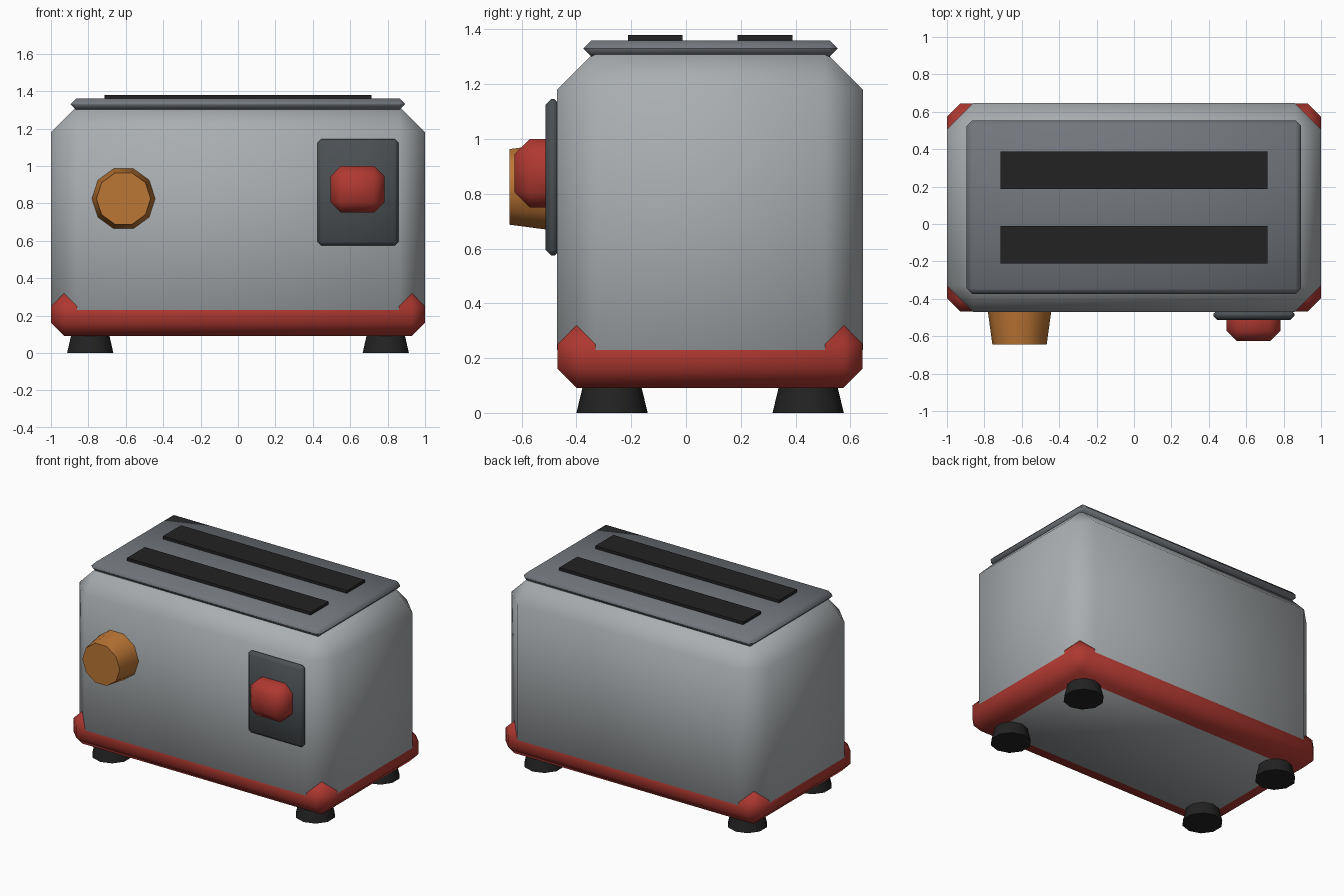
import bpy, bmesh, math
from mathutils import Matrix

cube = bpy.data.objects.get("Cube")
if cube:
    bpy.data.objects.remove(cube, do_unlink=True)

MID_Y = 0.088   # depth centre of the housing


def material(name, rgb):
    mat = bpy.data.materials.new(name)
    mat.use_nodes = True
    color = (*rgb, 1.0)
    mat.diffuse_color = color
    bsdf = mat.node_tree.nodes["Principled BSDF"]
    bsdf.inputs["Base Color"].default_value = color
    bsdf.inputs["Roughness"].default_value = 0.6
    return mat


steel = material("light steel", (0.40, 0.425, 0.44))
dark_steel = material("dark steel", (0.17, 0.185, 0.205))
charcoal = material("charcoal", (0.07, 0.08, 0.088))
red = material("red enamel", (0.43, 0.04, 0.03))
copper = material("copper", (0.50, 0.18, 0.035))
black = material("black", (0.016, 0.016, 0.016))


def finish(name, bm, mat):
    bmesh.ops.recalc_face_normals(bm, faces=bm.faces)
    mesh = bpy.data.meshes.new(name)
    bm.to_mesh(mesh)
    bm.free()
    mesh.materials.append(mat)
    obj = bpy.data.objects.new(name, mesh)
    bpy.context.collection.objects.link(obj)
    bpy.ops.object.select_all(action='DESELECT')
    obj.select_set(True)
    bpy.context.view_layer.objects.active = obj
    bpy.ops.object.shade_smooth_by_angle(angle=math.radians(50))
    return obj


def box(name, x, y, z, mat, chamfer=0, flat_back=False):
    """Chamfered box from (min, max) ranges; flat_back keeps the rear edges square."""
    bm = bmesh.new()
    size = [r[1] - r[0] for r in (x, y, z)]
    center = [(r[0] + r[1]) / 2 for r in (x, y, z)]
    bmesh.ops.create_cube(
        bm, size=1,
        matrix=Matrix.Translation(center) @ Matrix.Diagonal((*size, 1)))
    if chamfer:
        edges = [e for e in bm.edges
                 if not (flat_back and all(v.co.y > center[1] for v in e.verts))]
        bmesh.ops.bevel(bm, geom=edges, offset=chamfer, segments=1,
                        affect='EDGES', clamp_overlap=True)
    return finish(name, bm, mat)


def cone(name, center, r1, r2, depth, mat, rotation=Matrix()):
    bm = bmesh.new()
    bmesh.ops.create_cone(bm, cap_ends=True, segments=10, radius1=r1,
                          radius2=r2, depth=depth,
                          matrix=Matrix.Translation(center) @ rotation)
    return finish(name, bm, mat)


# Housing and the base skirt that shows around its chamfered bottom
box("body", (-1, 1), (-0.47, 0.646), (0.09, 1.32), steel, 0.14)
box("base", (-0.999, 0.999), (-0.469, 0.645), (0.091, 0.321), red, 0.07)

# Top plate with two bread slots
box("top_plate", (-0.895, 0.893), (-0.374, 0.553), (1.30, 1.36), dark_steel, 0.029)
for side, label in ((-1, "front"), (1, "back")):
    y = MID_Y + side * 0.2
    box(label + "_slot", (-0.715, 0.713), (y - 0.1, y + 0.1), (1.34, 1.38), black)

# Browning knob
cone("knob", (-0.612, -0.547, 0.825), 0.172, 0.145, 0.196, copper,
     Matrix.Rotation(math.pi / 2, 4, 'X') @ Matrix.Rotation(math.pi / 2, 4, 'Z'))

# Lever plate and lever
box("lever_plate", (0.425, 0.857), (-0.512, -0.46), (0.574, 1.145), charcoal, 0.02)
box("lever", (0.495, 0.783), (-0.626, -0.513), (0.75, 1.0), red, 0.055, flat_back=True)

# Feet
for sx, lr in ((1, "left"), (-1, "right")):
    for sy, fb in ((-1, "front"), (1, "back")):
        cone(f"{fb}_{lr}_foot", (sx * 0.79, MID_Y + sy * 0.358, 0.05),
             0.13, 0.106, 0.1, black)
